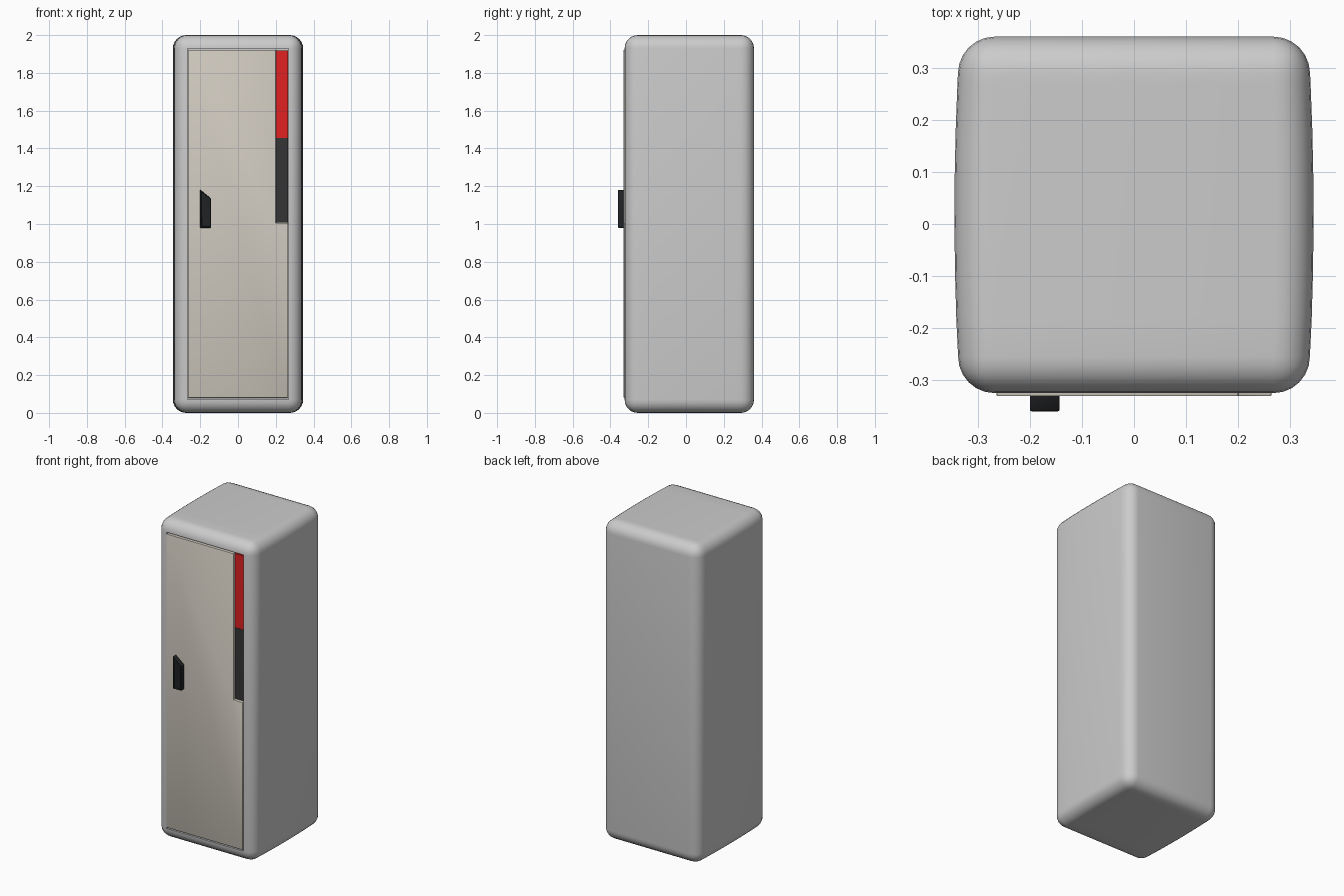
import bpy, bmesh, math
from mathutils import Vector

if "Cube" in bpy.data.objects:
    bpy.data.objects.remove(bpy.data.objects["Cube"])


def material(name, rgb):
    m = bpy.data.materials.new(name)
    m.diffuse_color = (*rgb, 1)
    m.use_nodes = True
    m.node_tree.nodes["Principled BSDF"].inputs["Base Color"].default_value = m.diffuse_color
    return m


def finish(name, bm, mat=None):
    bmesh.ops.recalc_face_normals(bm, faces=bm.faces)
    me = bpy.data.meshes.new(name)
    bm.to_mesh(me)
    bm.free()
    ob = bpy.data.objects.new(name, me)
    bpy.context.collection.objects.link(ob)
    if mat:
        me.materials.append(mat)
    bpy.ops.object.select_all(action='DESELECT')
    ob.select_set(True)
    bpy.context.view_layer.objects.active = ob
    bpy.ops.object.shade_smooth_by_angle(angle=math.radians(35))
    return ob


def plate(name, outline, y_front, y_back, mat, bevel=0.0, recess=0.0):
    """Extrude an x-z outline along y, with optional front inset and soft edges."""
    bm = bmesh.new()
    front = bm.faces.new([bm.verts.new((x, y_front, z)) for x, z in outline])
    ext = bmesh.ops.extrude_face_region(bm, geom=[front], use_keep_orig=True)
    for v in ext['geom']:
        if isinstance(v, bmesh.types.BMVert):
            v.co.y = y_back
    bmesh.ops.recalc_face_normals(bm, faces=bm.faces)
    if bevel:
        bmesh.ops.bevel(bm, geom=bm.edges[:], offset=bevel, segments=2,
                        profile=0.5, affect='EDGES')
    if recess:
        face = min(bm.faces, key=lambda f: f.calc_center_median().y - f.calc_area())
        bmesh.ops.inset_region(bm, faces=[face], thickness=0.008, depth=-recess)
    return finish(name, bm, mat)


def rect(x0, x1, z0, z1):
    return [(x0, z0), (x1, z0), (x1, z1), (x0, z1)]


cream = material("cream", (0.63, 0.59, 0.52))
black = material("black", (0.015, 0.017, 0.018))
charcoal = material("charcoal", (0.035, 0.035, 0.037))
red = material("red", (0.75, 0.015, 0.015))

# Rounded cabinet with a recessed door opening
bm = bmesh.new()
bmesh.ops.create_cube(bm, size=1)
for v in bm.verts:
    v.co = Vector((v.co.x * 0.676, v.co.y * 0.685 + 0.0175, v.co.z * 2 + 1))
bmesh.ops.bevel(bm, geom=bm.edges[:], offset=0.07, segments=6, profile=0.5,
                affect='EDGES')
opening = max((f for f in bm.faces if f.normal.y < -0.99), key=lambda f: f.calc_area())
bmesh.ops.inset_region(bm, faces=[opening], thickness=0.001)
bmesh.ops.inset_region(bm, faces=[opening], thickness=0.0005, depth=-0.025)
# Slight outward swell of the side walls
for y in (-0.18, -0.09, 0.0, 0.09, 0.18, 0.27):
    bmesh.ops.bisect_plane(bm, geom=bm.verts[:] + bm.edges[:] + bm.faces[:],
                           plane_co=(0, y, 0), plane_no=(0, 1, 0))
for v in bm.verts:
    if v.co.y > -0.25:
        v.co.x *= 1 + 0.021 * max(0, 1 - ((v.co.y - 0.0175) / 0.28) ** 2)
finish("cabinet", bm)

# Door with a notch in its upper right corner for the strips
plate("door", [(-0.264, 0.08), (0.264, 0.08), (0.264, 1.005), (0.2, 1.005),
               (0.2, 1.922), (-0.264, 1.922)], -0.331, -0.302, cream, 0.002)

# Recessed indicator strips
plate("red_strip", rect(0.202, 0.265, 1.455, 1.918), -0.316, -0.302, red)
plate("dark_strip", rect(0.202, 0.265, 1.008, 1.454), -0.316, -0.302, charcoal)

# Handle with a slanted top
plate("door_handle", [(-0.2, 0.98), (-0.143, 0.98), (-0.143, 1.135), (-0.2, 1.182)],
      -0.36, -0.328, black, 0.003, 0.004)
